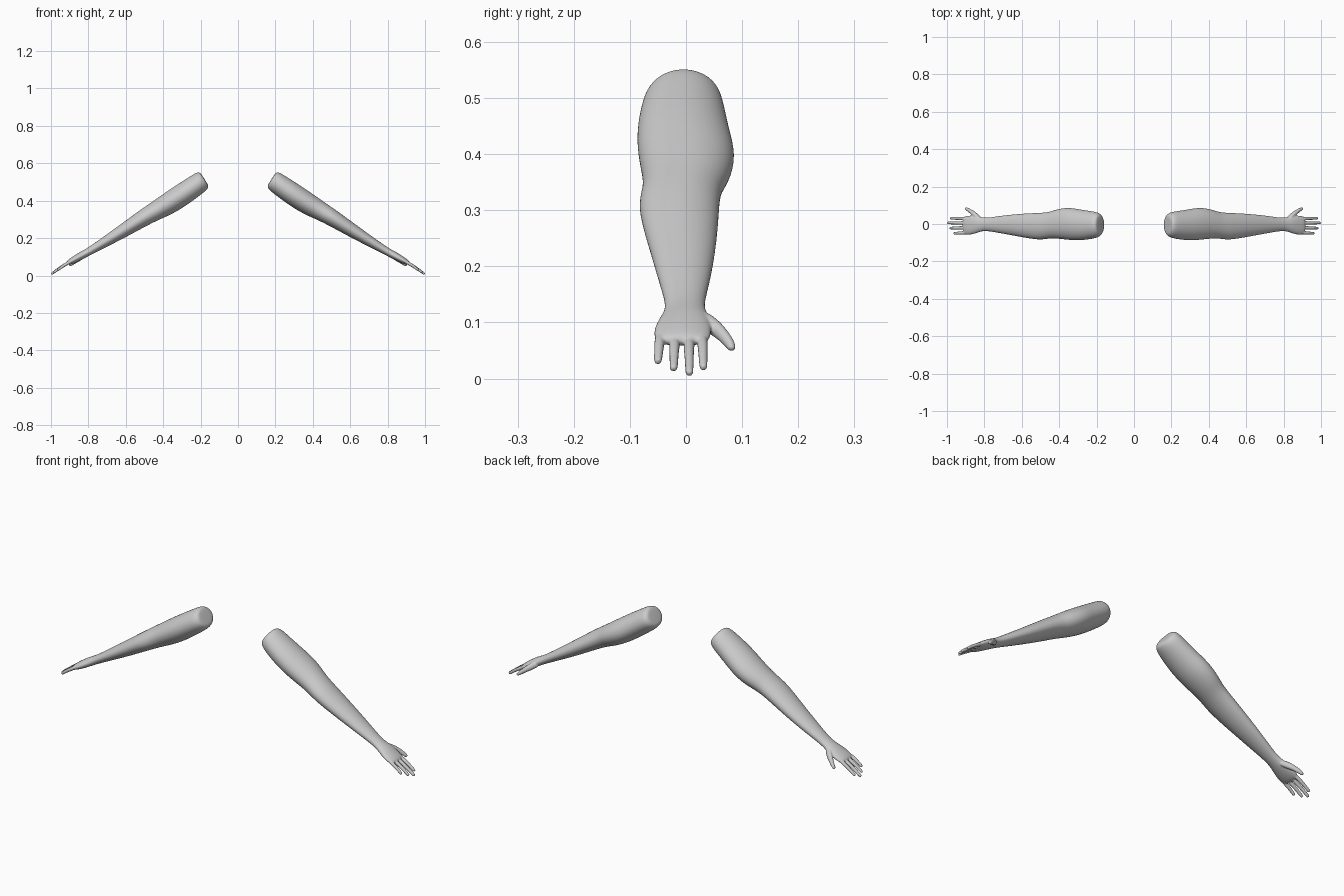
import bpy, bmesh, math
from mathutils import Vector

old = bpy.data.objects.get("Cube")
if old:
    bpy.data.objects.remove(old)

skin = bpy.data.materials.new("pale grey")
skin.use_nodes = True
skin.diffuse_color = (0.6, 0.6, 0.6, 1)
skin.node_tree.nodes["Principled BSDF"].inputs["Base Color"].default_value = (0.6, 0.6, 0.6, 1)

SIDES = 24
TILT = math.radians(32)
UP = Vector((math.sin(TILT), 0, math.cos(TILT)))       # across the arm, seen from the front
ALONG = Vector((math.cos(TILT), 0, -math.sin(TILT)))   # shoulder to fingertips

# Arm sections: x, z, front y, back y, half thickness
ARM = [(.179, .516, -.044, .036, .034), (.182, .513, -.060, .051, .047),
       (.194, .505, -.071, .062, .054), (.22, .486, -.080, .068, .057),
       (.29, .438, -.089, .078, .060), (.35, .398, -.086, .090, .060),
       (.41, .362, -.078, .080, .055), (.45, .340, -.077, .064, .050),
       (.50, .311, -.086, .060, .046), (.56, .273, -.078, .058, .041),
       (.644, .22, -.062, .052, .034), (.73, .168, -.047, .042, .026),
       (.80, .126, -.034, .030, .020), (.835, .108, -.046, .043, .021),
       (.87, .088, -.058, .047, .019), (.90, .072, -.057, .043, .015),
       (.915, .064, -.053, .037, .009)]

# Fingers: root y, tip y, tip x, tip z
FINGERS = [(-.046, -.050, .964, .030), (-.020, -.022, .985, .017),
           (.005, .006, .997, .009), (.029, .031, .982, .019)]


def loft(bm, sections, sign):
    """Skin a row of elliptical sections, capped at both ends."""
    rings = []
    for x, z, y0, y1, h in sections:
        ring = []
        for i in range(SIDES):
            a = math.tau * i / SIDES
            p = Vector((x, (y0 + y1) / 2, z)) + UP * (h * math.sin(a))
            p.y += (y1 - y0) / 2 * math.cos(a)
            ring.append(bm.verts.new((p.x * sign, p.y, p.z)))
        rings.append(ring)
    for a, b in zip(rings, rings[1:]):
        for i in range(SIDES):
            j = (i + 1) % SIDES
            bm.faces.new((a[i], a[j], b[j], b[i]))
    bm.faces.new(rings[0])
    bm.faces.new(rings[-1])


def digit(bm, path, sign):
    """Round-tipped digit along points of (x, y, z, radius)."""
    sections = [(x, z, y - r, y + r, r * .95) for x, y, z, r in path]
    x, y, z, r = path[-1]
    for step, scale in ((.5, .85), (.85, .5)):
        p = Vector((x, y, z)) + ALONG * (r * step)
        sections.append((p.x, p.z, y - r * scale, y + r * scale, r * scale))
    loft(bm, sections, sign)


def make_arm(name, sign):
    bm = bmesh.new()
    loft(bm, ARM, sign)
    for y0, y1, x, z in FINGERS:
        mid = (x * .6 + .89 * .4, y0 * .4 + y1 * .6, z * .6 + .079 * .4 + .003, .0085)
        digit(bm, [(.89, y0, .078, .011), mid, (x - .004, y1, z + .002, .0075)], sign)
    # Thumb
    digit(bm, [(.815, .018, .116, .015), (.845, .044, .096, .018),
               (.868, .063, .080, .013), (.885, .075, .066, .011),
               (.897, .081, .056, .008)], sign)
    bmesh.ops.recalc_face_normals(bm, faces=bm.faces)
    mesh = bpy.data.meshes.new(name)
    bm.to_mesh(mesh)
    bm.free()
    mesh.materials.append(skin)
    arm = bpy.data.objects.new(name, mesh)
    bpy.context.collection.objects.link(arm)
    # Round the sections, then fuse arm and digits into one surface
    arm.modifiers.new("round", "SUBSURF").levels = 2
    arm.modifiers["round"].render_levels = 2
    fuse = arm.modifiers.new("fuse", "REMESH")
    fuse.mode = "VOXEL"
    fuse.voxel_size = .003
    fuse.use_smooth_shade = True
    soften = arm.modifiers.new("soften", "SMOOTH")
    soften.factor = .5
    soften.iterations = 4


make_arm("left_arm", 1)
make_arm("right_arm", -1)
